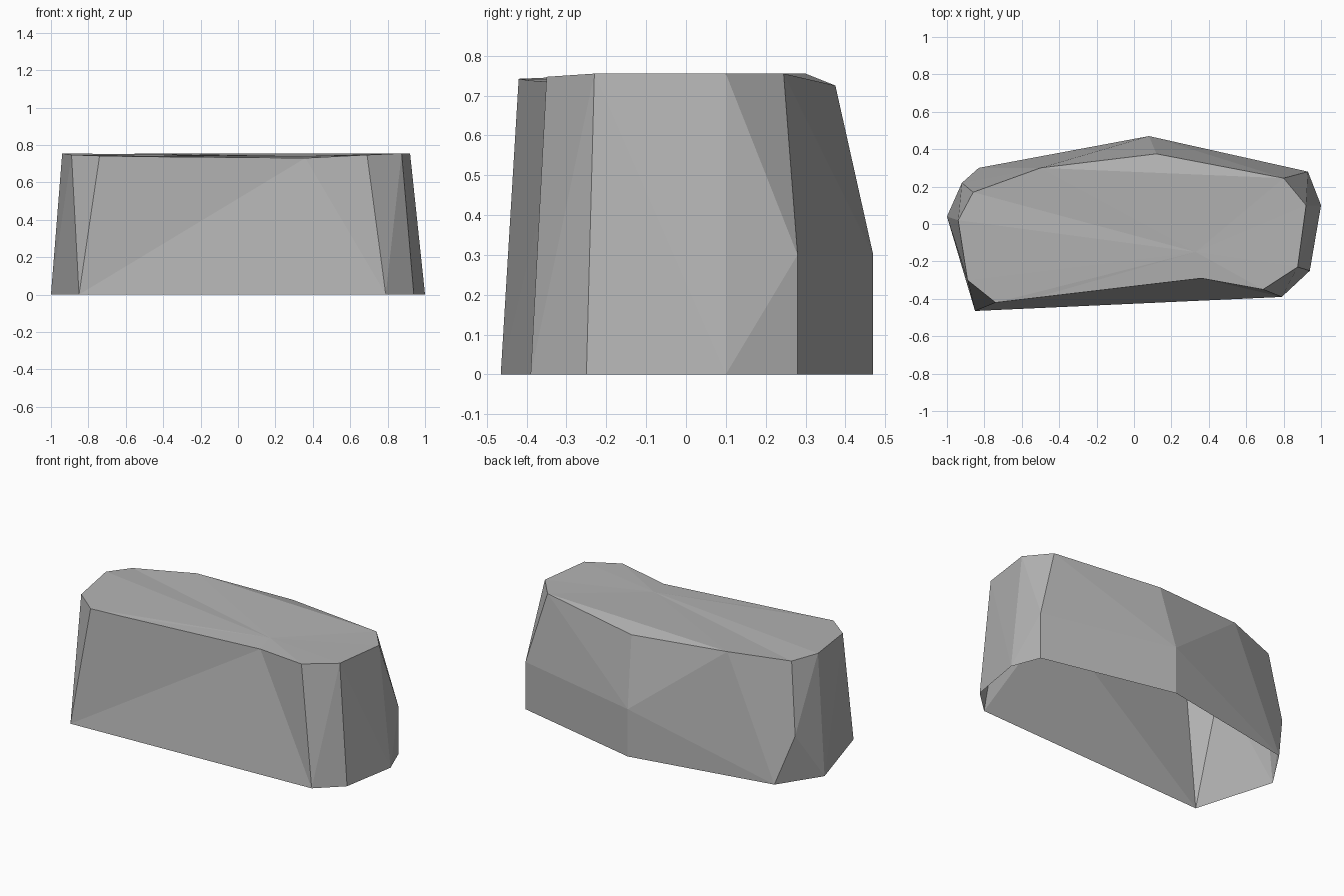
import bpy, bmesh
from mathutils import Vector

cube = bpy.data.objects.get("Cube")
if cube:
    bpy.data.objects.remove(cube, do_unlink=True)


def make_material(name, rgb):
    mat = bpy.data.materials.new(name)
    mat.use_nodes = True
    colour = (*rgb, 1.0)
    mat.diffuse_color = colour
    mat.node_tree.nodes["Principled BSDF"].inputs["Base Color"].default_value = colour
    return mat


def ring(bm, outline, height):
    """Add a loop of points that all lie at one height."""
    return [bm.verts.new((x, y, height)) for x, y in outline]


bm = bmesh.new()

# Footprint on the ground
ring(bm, [(-.85, -.465), (.79, -.39), (.94, -.25), (1, .1),
          (.93, .28), (.08, .47), (-.83, .3), (-1, .04)], 0)

# Shoulder corners where the back wall starts to lean inward
ring(bm, [(.93, .28), (.08, .47), (-.92, .22)], .3)

# Upper rim, slightly uneven in height
ring(bm, [(-.94, .02), (-.5, .3), (.8, .245), (.92, .1), (.875, -.23)], .755)
ring(bm, [(-.86, .17), (-.74, -.42)], .742)
ring(bm, [(-.89, -.3), (.69, -.35)], .747)
ring(bm, [(.12, .375)], .725)
dents = ring(bm, [(-.53, -.422), (.36, -.4)], .75)

# Wrap the points in faceted stone
bmesh.ops.convex_hull(bm, input=list(bm.verts))
bmesh.ops.recalc_face_normals(bm, faces=list(bm.faces))
bm.normal_update()

# Open the underside and clear the flat top for a new cap
caps = [f for f in bm.faces if f.normal.z < -.9 or f.normal.z > .975]
bmesh.ops.delete(bm, geom=caps, context="FACES")

# Press the front rim inward to form the shallow hollow
dents[0].co = Vector((-.53, -.395, .738))
dents[1].co = Vector((.36, -.29, .73))

# Cap the top with shallow facets around one low point
rim = [e for e in bm.edges if e.is_boundary and all(v.co.z > .5 for v in e.verts)]
peak = bm.verts.new((.33, -.15, .74))
for edge in rim:
    bm.faces.new((*edge.verts, peak))
bmesh.ops.recalc_face_normals(bm, faces=list(bm.faces))

# Flat-shaded rock object
mesh = bpy.data.meshes.new("rock")
bm.to_mesh(mesh)
bm.free()
mesh.materials.append(make_material("stone grey", (.45, .45, .45)))
rock = bpy.data.objects.new("rock", mesh)
bpy.context.collection.objects.link(rock)
